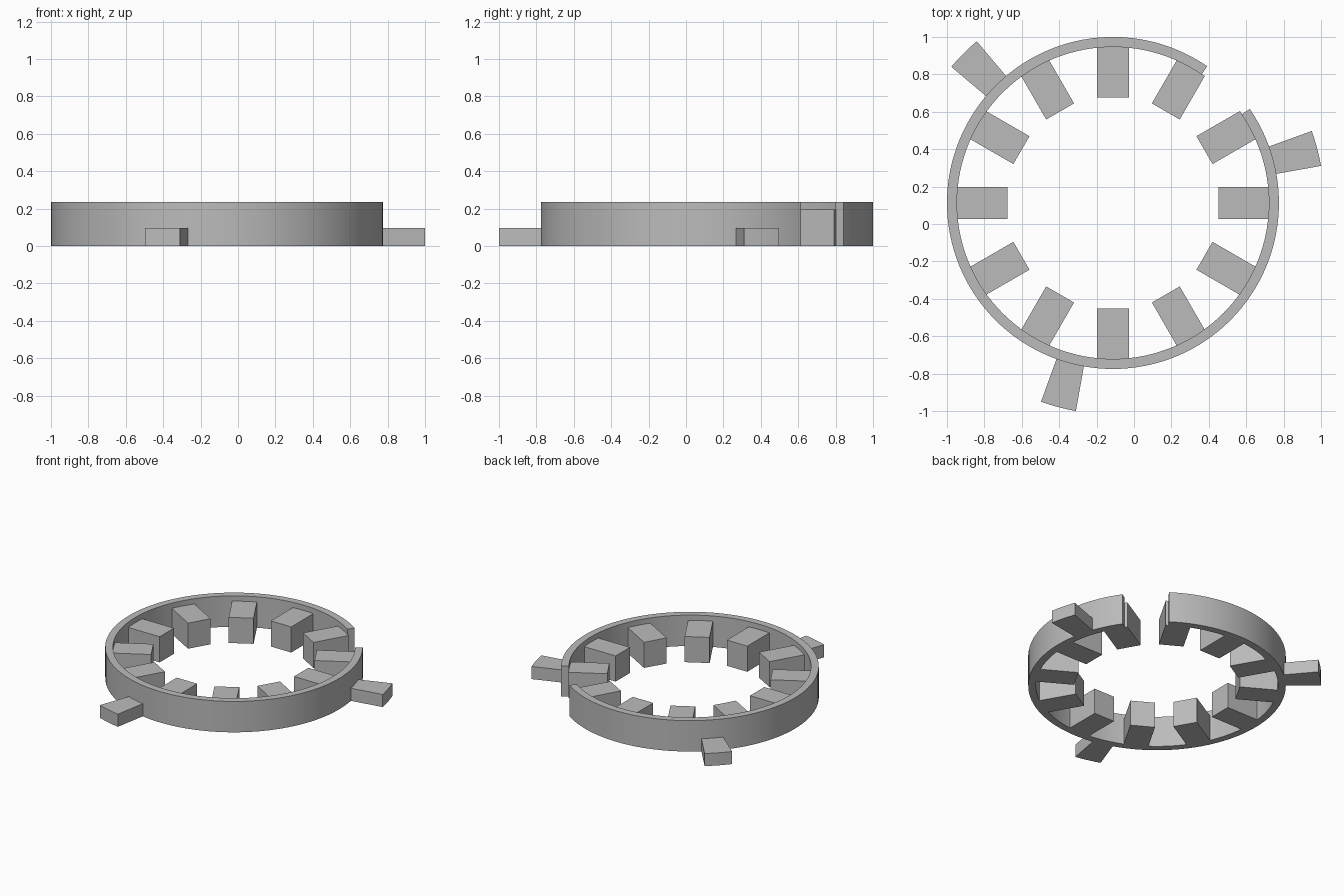
import bpy, bmesh
from math import cos, sin, radians
from mathutils import Matrix, Vector

cube = bpy.data.objects.get("Cube")
if cube:
    bpy.data.objects.remove(cube, do_unlink=True)

CENTRE = Vector((-0.1125, 0.1125, 0))
RING_IN, RING_OUT, RING_H = 0.834, 0.8875, 0.235

grey = bpy.data.materials.new("plain grey")
grey.use_nodes = True
colour = (0.5, 0.5, 0.5, 1)
grey.diffuse_color = colour
grey.node_tree.nodes["Principled BSDF"].inputs["Base Color"].default_value = colour


def finish(bm, name):
    """Turn a bmesh into a named object with the shared material."""
    bmesh.ops.recalc_face_normals(bm, faces=bm.faces)
    mesh = bpy.data.meshes.new(name)
    bm.to_mesh(mesh)
    bm.free()
    mesh.materials.append(grey)
    obj = bpy.data.objects.new(name, mesh)
    obj.location = CENTRE
    bpy.context.collection.objects.link(obj)
    return obj


def arc_solid(name, r_in, r_out, start, end, height, steps):
    """Sweep a rectangular section around part of a circle."""
    bm = bmesh.new()
    section = [(r_in, 0), (r_out, 0), (r_out, height), (r_in, height)]
    loops = []
    for i in range(steps + 1):
        a = radians(start + (end - start) * i / steps)
        loops.append([bm.verts.new((r * cos(a), r * sin(a), z)) for r, z in section])
    for a, b in zip(loops, loops[1:]):
        for j in range(4):
            k = (j + 1) % 4
            bm.faces.new((a[j], a[k], b[k], b[j]))
    bm.faces.new(loops[0])
    bm.faces.new(loops[-1])
    obj = finish(bm, name)
    bpy.ops.object.select_all(action='DESELECT')
    obj.select_set(True)
    bpy.context.view_layer.objects.active = obj
    bpy.ops.object.shade_smooth_by_angle(angle=radians(30))
    return obj


# Open ring with a gap at the back left
arc_solid("split_ring", RING_IN, RING_OUT, 55.4, 360 + 34.5, RING_H, 120)

# Twelve blocks lining the inside of the ring
TOOTH_IN, TOOTH_W, TOOTH_H = 0.565, 0.172, 0.195
for i in range(12):
    bm = bmesh.new()
    bmesh.ops.create_cube(bm, size=1)
    bmesh.ops.scale(bm, vec=(RING_IN - TOOTH_IN, TOOTH_W, TOOTH_H), verts=bm.verts)
    bmesh.ops.translate(bm, vec=((RING_IN + TOOTH_IN) / 2, 0, TOOTH_H / 2), verts=bm.verts)
    bmesh.ops.rotate(bm, matrix=Matrix.Rotation(radians(30 * i), 3, 'Z'), verts=bm.verts)
    finish(bm, f"inner_tooth_{i + 1}")

# Three low wedge tabs outside the ring
for i in range(3):
    mid = 15 + 120 * i
    arc_solid(f"outer_tab_{i + 1}", RING_OUT - 0.01, 1.13, mid - 4.9, mid + 4.9, 0.096, 6)
